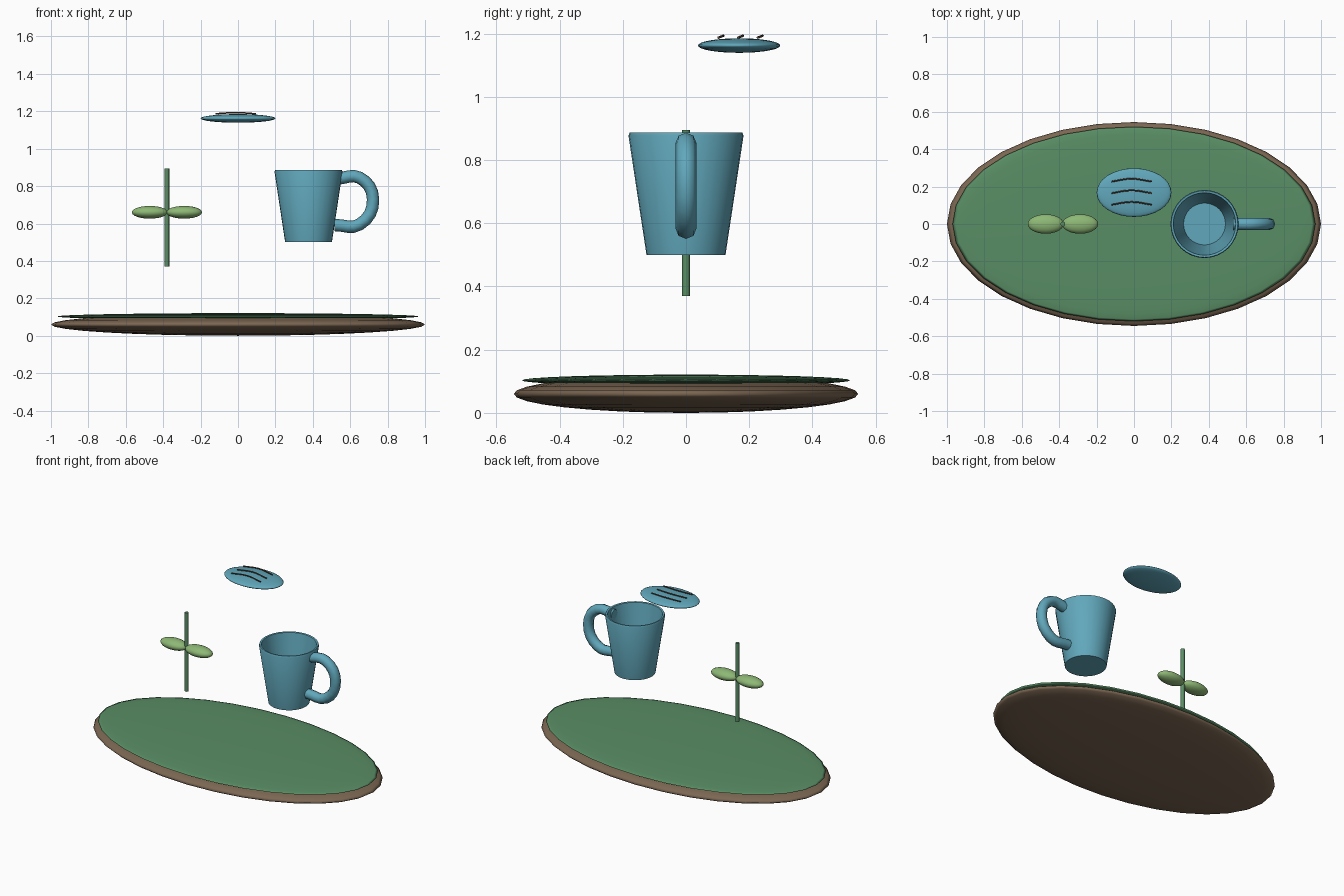
import bpy, bmesh
from math import sin, cos, pi

if "Cube" in bpy.data.objects:
    bpy.data.objects.remove(bpy.data.objects["Cube"])


def material(name, rgb):
    m = bpy.data.materials.new(name)
    m.diffuse_color = (*rgb, 1)
    m.use_nodes = True
    m.node_tree.nodes["Principled BSDF"].inputs["Base Color"].default_value = m.diffuse_color
    return m


brown = material("soil brown", (0.20, 0.135, 0.085))
green = material("grass green", (0.10, 0.27, 0.13))
leaf_green = material("leaf green", (0.27, 0.48, 0.18))
teal = material("glaze teal", (0.12, 0.39, 0.50))
dark = material("line brown", (0.11, 0.06, 0.04))


def ellipsoid(name, centre, radii, mat, segments=32, rings=16):
    bpy.ops.mesh.primitive_uv_sphere_add(segments=segments, ring_count=rings, location=centre)
    ob = bpy.context.object
    ob.name = name
    ob.scale = radii
    bpy.ops.object.transform_apply(location=False, rotation=False, scale=True)
    bpy.ops.object.shade_smooth()
    ob.data.materials.append(mat)
    return ob


def tube(name, points, radius, mat, resolution=4):
    cu = bpy.data.curves.new(name, 'CURVE')
    cu.dimensions = '3D'
    cu.bevel_depth = radius
    cu.bevel_resolution = 2
    cu.resolution_u = resolution
    cu.use_fill_caps = True
    sp = cu.splines.new('BEZIER')
    sp.bezier_points.add(len(points) - 1)
    for bp, p in zip(sp.bezier_points, points):
        bp.co = p
        bp.handle_left_type = bp.handle_right_type = 'AUTO'
    cu.materials.append(mat)
    ob = bpy.data.objects.new(name, cu)
    bpy.context.collection.objects.link(ob)
    return ob


def lathe(name, profile, centre, mat, sides=32):
    # profile starts and ends on the axis
    bm = bmesh.new()
    rings = []
    for r, z in profile:
        n = 1 if r == 0 else sides
        rings.append([bm.verts.new((r * cos(2 * pi * i / sides), r * sin(2 * pi * i / sides), z))
                      for i in range(n)])
    for a, b in zip(rings, rings[1:]):
        for i in range(sides):
            j = (i + 1) % sides
            if len(a) == 1:
                bm.faces.new((a[0], b[j], b[i]))
            elif len(b) == 1:
                bm.faces.new((a[i], a[j], b[0]))
            else:
                bm.faces.new((a[i], a[j], b[j], b[i]))
    bmesh.ops.recalc_face_normals(bm, faces=bm.faces)
    me = bpy.data.meshes.new(name)
    bm.to_mesh(me)
    bm.free()
    me.materials.append(mat)
    ob = bpy.data.objects.new(name, me)
    ob.location = centre
    bpy.context.collection.objects.link(ob)
    bpy.ops.object.select_all(action='DESELECT')
    bpy.context.view_layer.objects.active = ob
    ob.select_set(True)
    bpy.ops.object.shade_smooth_by_angle(angle=0.6)
    return ob


# Oval base with grass layer
ellipsoid("base", (0, 0, 0.06), (1.0, 0.545, 0.06), brown)
ellipsoid("grass", (0, 0, 0.103), (0.97, 0.52, 0.018), green)

# Plant: stem and a pair of leaves
bpy.ops.mesh.primitive_cylinder_add(vertices=16, radius=0.0125, depth=0.525, location=(-0.38, 0, 0.632))
stem = bpy.context.object
stem.name = "stem"
stem.data.materials.append(green)
bpy.ops.object.shade_smooth_by_angle()
for side, label in ((-1, "left"), (1, "right")):
    ellipsoid("leaf_" + label, (-0.38 + side * 0.092, 0, 0.66), (0.096, 0.052, 0.034),
              leaf_green, 24, 12)

# Mug: hollow tapered cup
lathe("mug", [(0, 0.5), (0.125, 0.5), (0.182, 0.877), (0.178, 0.887), (0.167, 0.885),
              (0.112, 0.525), (0, 0.525)], (0.377, 0, 0), teal)

# Mug handle
tube("mug_handle", [(0.53, 0, 0.84), (0.65, 0, 0.845), (0.722, 0, 0.73),
                    (0.65, 0, 0.595), (0.515, 0, 0.592)], 0.033, teal)

# Floating oval with three curved lines
ellipsoid("cloud", (0, 0.168, 1.162), (0.2, 0.13, 0.023), teal)
for i in range(3):
    y = 0.103 + 0.062 * i
    tube(f"cloud_line_{i + 1}", [(-0.12, y, 1.187), (-0.013, y + 0.015, 1.193), (0.095, y, 1.187)],
         0.004, dark)
